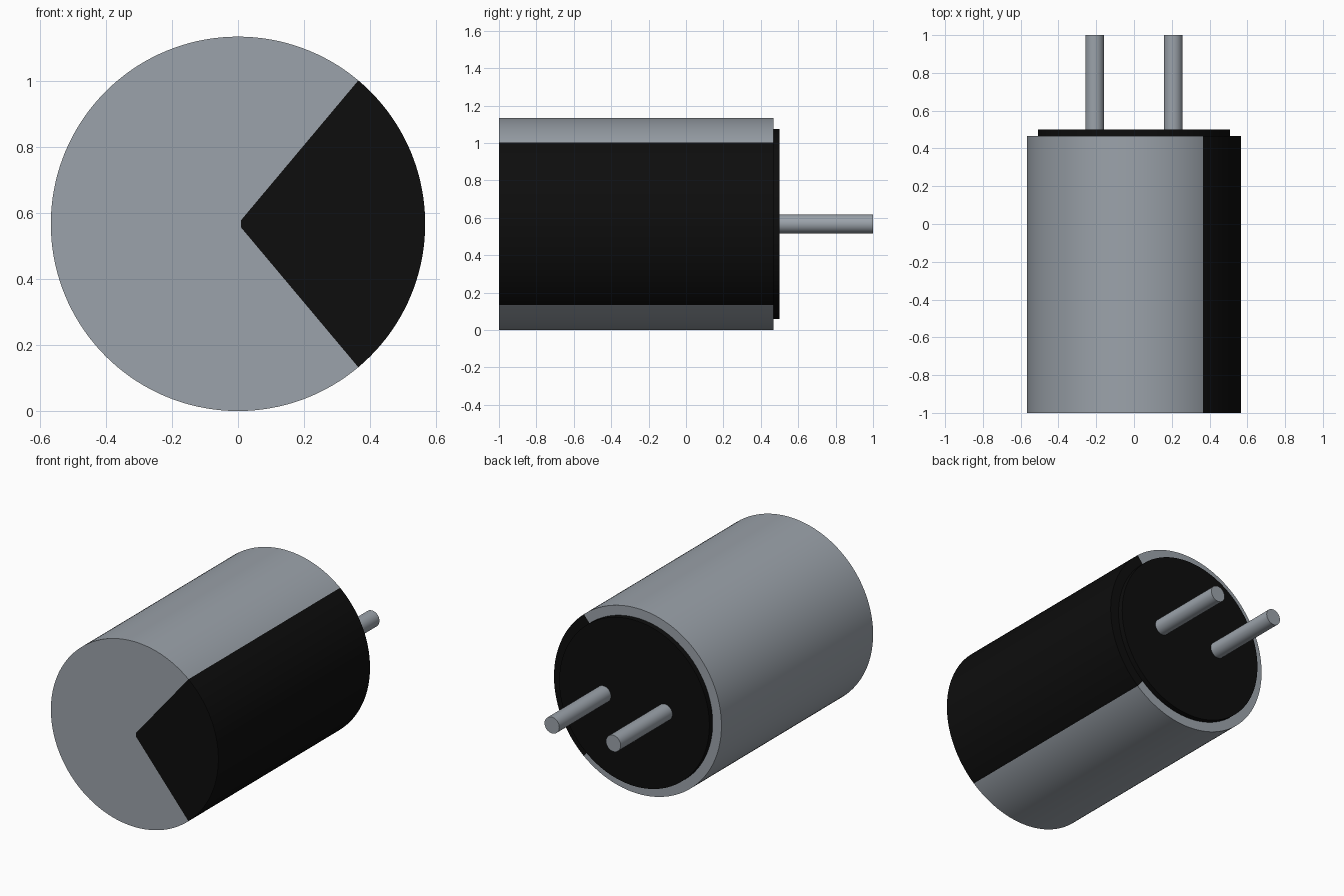
import bpy
import bmesh
from math import cos, sin, pi, radians

cube = bpy.data.objects.get("Cube")
if cube:
    bpy.data.objects.remove(cube)

RADIUS = 0.567
BASE_RADIUS = 0.508
FRONT, BACK, BASE_END, PIN_END = -1.0, 0.467, 0.5, 1.0
SEGMENTS = 144
STEP = 2 * pi / SEGMENTS
STRIPE = round(radians(50) / STEP)  # half-width of the black stripe in segments


def material(name, color):
    mat = bpy.data.materials.new(name)
    mat.use_nodes = True
    mat.diffuse_color = color
    mat.node_tree.nodes["Principled BSDF"].inputs["Base Color"].default_value = color
    return mat


grey = material("metal grey", (0.33, 0.365, 0.405, 1))
black = material("black", (0.004, 0.004, 0.004, 1))


def finish(obj):
    bpy.ops.object.select_all(action="DESELECT")
    obj.select_set(True)
    bpy.context.view_layer.objects.active = obj
    bpy.ops.object.shade_smooth_by_angle(angle=radians(30))


def rod(name, x, radius, y0, y1, mat, sides):
    bpy.ops.mesh.primitive_cylinder_add(
        vertices=sides, radius=radius, depth=y1 - y0,
        location=(x, (y0 + y1) / 2, RADIUS), rotation=(pi / 2, 0, 0))
    obj = bpy.context.object
    obj.name = name
    obj.data.materials.append(mat)
    finish(obj)


# Can body: grey shell with a black stripe running over side, front and rim
bm = bmesh.new()


def point(i, radius, y):
    return bm.verts.new((radius * cos(i * STEP), y, RADIUS + radius * sin(i * STEP)))


order = range(-STRIPE, SEGMENTS - STRIPE)  # starts at the lower stripe edge
rings = [[point(i, r, y) for i in order]
         for r, y in ((RADIUS, FRONT), (RADIUS, BACK), (BASE_RADIUS, BACK))]
for outer, inner in zip(rings, rings[1:]):
    for i in range(SEGMENTS):
        j = (i + 1) % SEGMENTS
        face = bm.faces.new((outer[i], outer[j], inner[j], inner[i]))
        face.material_index = int(i < 2 * STRIPE)

# Front cap split into a black wedge and the grey remainder
low, high = (point(s * STRIPE, 0.014, FRONT) for s in (-1, 1))
edge = rings[0]
wedge = bm.faces.new(edge[:2 * STRIPE + 1] + [high, low])
wedge.material_index = 1
bm.faces.new(edge[2 * STRIPE:] + [edge[0], low, high])
bmesh.ops.recalc_face_normals(bm, faces=bm.faces)

mesh = bpy.data.meshes.new("can_body")
bm.to_mesh(mesh)
bm.free()
mesh.materials.append(grey)
mesh.materials.append(black)
body = bpy.data.objects.new("can_body", mesh)
bpy.context.collection.objects.link(body)
finish(body)

# Base plug and the two leads
rod("base_plug", 0, BASE_RADIUS, BACK - 0.02, BASE_END, black, SEGMENTS)
for name, side in (("left_lead", 1), ("right_lead", -1)):
    rod(name, side * 0.208, 0.05, BASE_END - 0.01, PIN_END, grey, 32)
